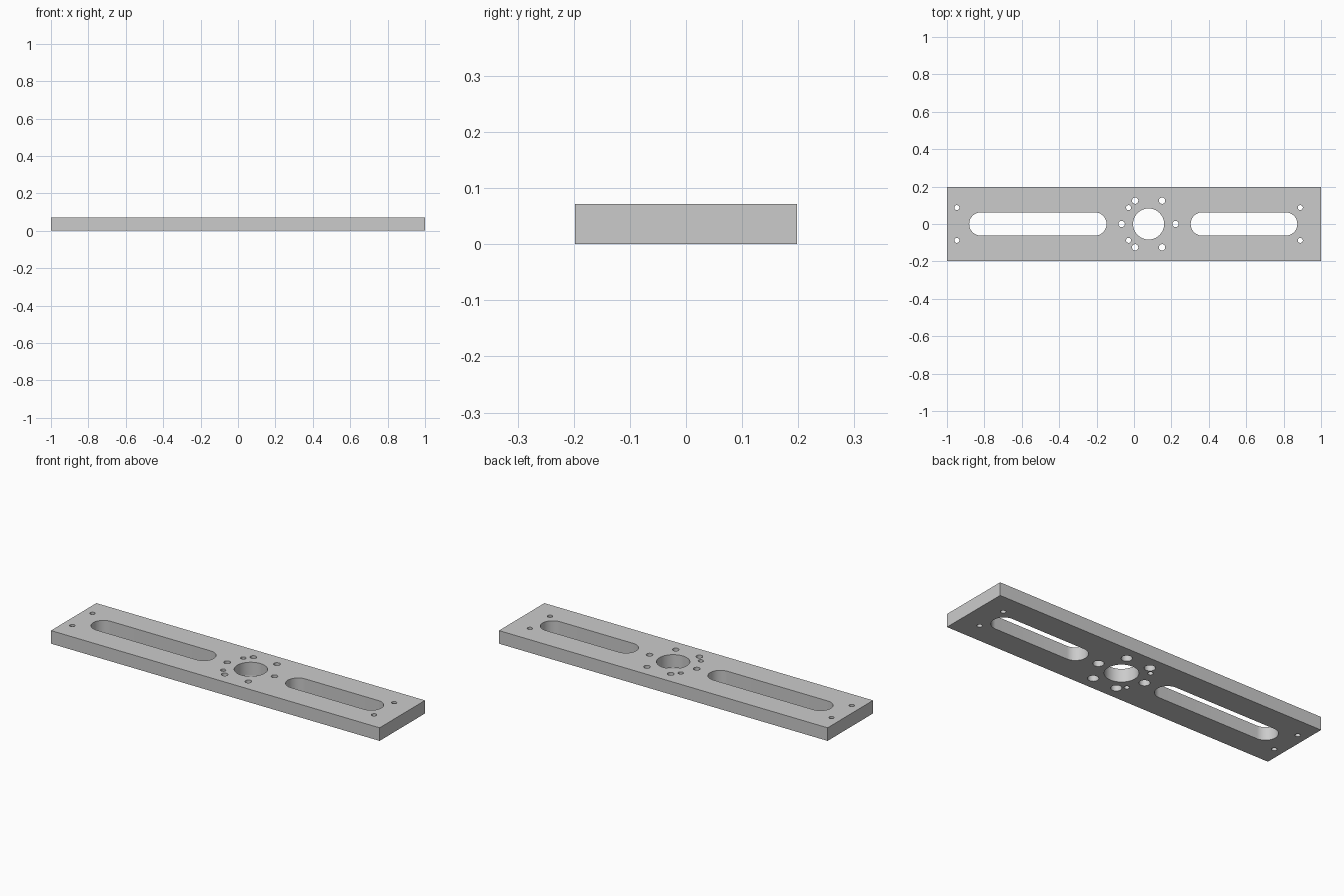
import bpy, bmesh
from math import sin, cos, pi, radians

if "Cube" in bpy.data.objects:
    bpy.data.objects.remove(bpy.data.objects["Cube"])

L, W, T = 2.0, 0.395, 0.072
HUB_X = 0.078


def slot_outline(x0, x1, r, n=24):
    """Rounded slot along x; a plain circle when x1 - x0 == 2r."""
    a, b = x0 + r, x1 - r
    right = [(b + r * cos(t), r * sin(t)) for t in (-pi / 2 + pi * i / n for i in range(n + 1))]
    left = [(a + r * cos(t), r * sin(t)) for t in (pi / 2 + pi * i / n for i in range(n + 1))]
    return right + left


def circle_outline(x, y, r, n=32):
    return [(x + r * cos(2 * pi * i / n), y + r * sin(2 * pi * i / n)) for i in range(n)]


def prisms(name, outlines, z0, z1):
    """One object made of vertical prisms extruded from closed outlines."""
    bm = bmesh.new()
    for pts in outlines:
        base = bm.faces.new([bm.verts.new((x, y, z0)) for x, y in pts])
        top = bmesh.ops.extrude_face_region(bm, geom=[base], use_keep_orig=True)
        for v in top["geom"]:
            if isinstance(v, bmesh.types.BMVert):
                v.co.z = z1
    bmesh.ops.recalc_face_normals(bm, faces=bm.faces)
    mesh = bpy.data.meshes.new(name)
    bm.to_mesh(mesh)
    bm.free()
    ob = bpy.data.objects.new(name, mesh)
    bpy.context.collection.objects.link(ob)
    return ob


# Flat bar
h, w = L / 2, W / 2
plate = prisms("mounting_plate", [[(-h, -w), (h, -w), (h, w), (-h, w)]], 0, T)

# Ring of bolt holes round the hub
ring = [(HUB_X + 0.144 * cos(radians(a)), 0.144 * sin(radians(a))) for a in range(0, 360, 60)]

# Through cuts: two slots, hub bore, bolt ring, small pin holes
through = [slot_outline(-0.881, -0.147, 0.0625), slot_outline(0.303, 0.873, 0.0625),
           circle_outline(HUB_X, 0, 0.083, 64)]
through += [circle_outline(x, y, 0.017) for x, y in ring]
through += [circle_outline(x, s * 0.0875, 0.0135) for x in (-0.947, -0.029, 0.889) for s in (-1, 1)]
through_cutter = prisms("through_cutter", through, -0.05, T + 0.05)

# Counterbores on the underside of the bolt ring
bore_cutter = prisms("counterbore_cutter", [circle_outline(x, y, 0.027) for x, y in ring], -0.05, 0.042)

bpy.context.view_layer.objects.active = plate
plate.select_set(True)
for cutter in (through_cutter, bore_cutter):
    mod = plate.modifiers.new(cutter.name, "BOOLEAN")
    mod.operation, mod.solver, mod.object = "DIFFERENCE", "EXACT", cutter
    bpy.ops.object.modifier_apply(modifier=mod.name)
    bpy.data.objects.remove(cutter)

bpy.ops.object.shade_smooth_by_angle(angle=radians(30))
